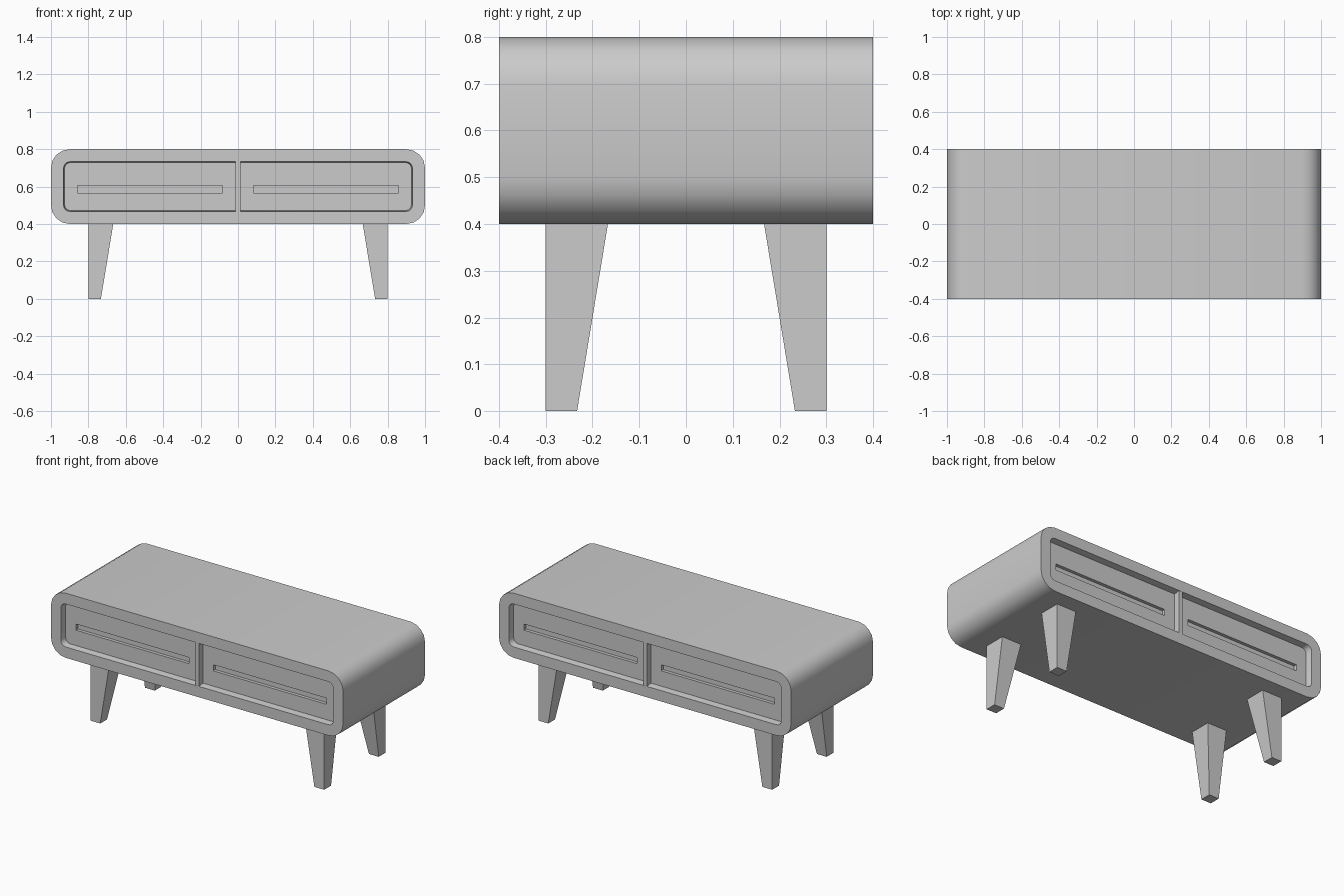
import bpy
import bmesh
import math
from mathutils import Vector

cube = bpy.data.objects.get("Cube")
if cube:
    bpy.data.objects.remove(cube)

grey = bpy.data.materials.new("light grey")
grey.use_nodes = True
colour = (0.6, 0.6, 0.6, 1)
grey.diffuse_color = colour
grey.node_tree.nodes["Principled BSDF"].inputs["Base Color"].default_value = colour

MID = 0.6            # height of the cabinet centre
HALF_DEPTH = 0.4
RECESS = 0.04


def make_object(name, bm):
    bmesh.ops.recalc_face_normals(bm, faces=bm.faces)
    mesh = bpy.data.meshes.new(name)
    bm.to_mesh(mesh)
    bm.free()
    mesh.materials.append(grey)
    obj = bpy.data.objects.new(name, mesh)
    bpy.context.collection.objects.link(obj)
    return obj


def box(name, low, high):
    low, high = Vector(low), Vector(high)
    bm = bmesh.new()
    bmesh.ops.create_cube(bm, size=1)
    for v in bm.verts:
        v.co = (low + high) / 2 + v.co * (high - low)
    return make_object(name, bm)


def rounded_ring(bm, half_w, half_h, radius, y, steps=4):
    """Rounded rectangle of vertices in an upright plane at depth y."""
    ring = []
    for corner, (sx, sz) in enumerate([(1, 1), (-1, 1), (-1, -1), (1, -1)]):
        for i in range(steps + 1):
            a = math.pi / 2 * (corner + i / steps)
            x = sx * (half_w - radius) + radius * math.cos(a)
            z = sz * (half_h - radius) + radius * math.sin(a)
            ring.append(bm.verts.new((x, y, MID + z)))
    return ring


# Cabinet: rounded tube with a shallow recess at the front and the back
bm = bmesh.new()
sections = [(0.927, 0.128, 0.03, RECESS - HALF_DEPTH),
            (0.933, 0.133, 0.035, -HALF_DEPTH),
            (1.0, 0.2, 0.1, -HALF_DEPTH)]
sections += [(w, h, r, -y) for w, h, r, y in reversed(sections)]
rings = [rounded_ring(bm, *s) for s in sections]
for a, b in zip(rings, rings[1:]):
    for i in range(len(a)):
        j = (i + 1) % len(a)
        bm.faces.new((a[i], a[j], b[j], b[i]))
bm.faces.new(rings[0])
bm.faces.new(rings[-1])
cabinet = make_object("cabinet", bm)

# Handle slots cut into the drawer fronts on both faces
panel = HALF_DEPTH - RECESS
for sx in (-1, 1):
    for sy in (-1, 1):
        xs = sorted((sx * 0.083, sx * 0.858))
        ys = sorted((sy * (panel - 0.02), sy * (panel + 0.02)))
        cutter = box("slot_cutter", (xs[0], ys[0], 0.567), (xs[1], ys[1], 0.605))
        cutter.hide_render = True
        cut = cabinet.modifiers.new("slot", "BOOLEAN")
        cut.operation = "DIFFERENCE"
        cut.solver = "EXACT"
        cut.object = cutter
        bpy.context.view_layer.objects.active = cabinet
        bpy.ops.object.modifier_apply(modifier=cut.name)
        bpy.data.objects.remove(cutter)

bpy.ops.object.select_all(action="DESELECT")
cabinet.select_set(True)
bpy.context.view_layer.objects.active = cabinet
bpy.ops.object.shade_smooth_by_angle(angle=math.radians(35))

# Dividers between the drawers
for name, sy in (("front_divider", -1), ("back_divider", 1)):
    ys = sorted((sy * (panel - 0.005), sy * (HALF_DEPTH - 0.001)))
    box(name, (-0.013, ys[0], MID - 0.133), (0.013, ys[1], MID + 0.133))

# Legs: outer faces upright, inner faces tapering towards the foot
for side, sx in (("left", 1), ("right", -1)):
    for end, sy in (("front", -1), ("back", 1)):
        bm = bmesh.new()
        bmesh.ops.create_cube(bm, size=1)
        for v in bm.verts:
            width = 0.133 if v.co.z > 0 else 0.067
            v.co = (sx * (0.8 - width * (v.co.x + 0.5)),
                    sy * (0.3 - width * (v.co.y + 0.5)),
                    0.4 if v.co.z > 0 else 0)
        make_object(f"{end}_{side}_leg", bm)
